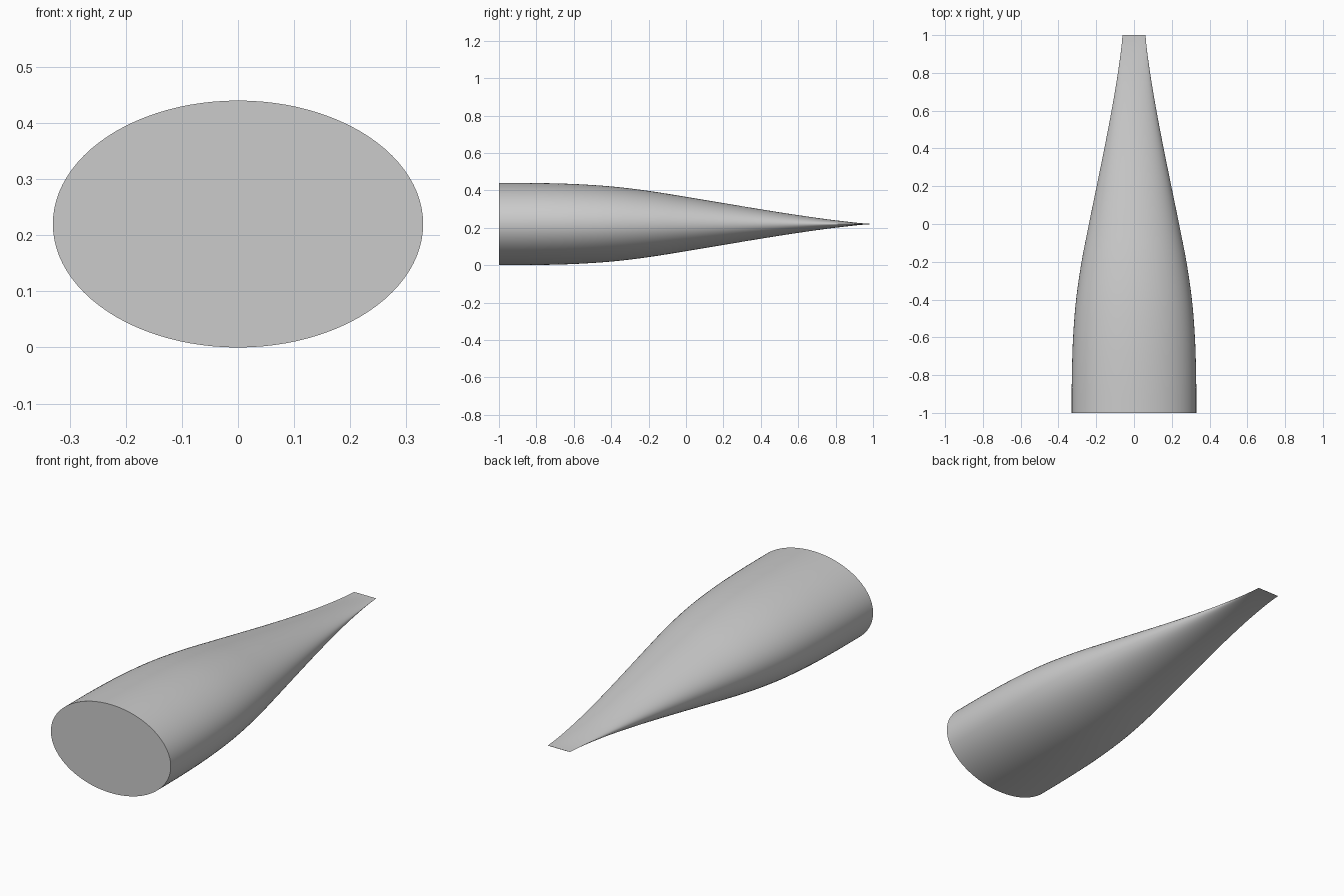
import bpy, bmesh, math

cube = bpy.data.objects.get("Cube")
if cube:
    bpy.data.objects.remove(cube)

SIDES, STEPS = 96, 6
WIDE, TALL, TIP = 0.33, 0.22, 0.061
# Fullness of the section at even stations from the front to the tip
FULL = [1, 0.996, 0.972, 0.913, 0.805, 0.66, 0.508, 0.357, 0.215, 0.09, 0]


def fullness(s):
    """Smooth curve through the stations."""
    i = min(int(s), len(FULL) - 2)
    u = s - i
    at = lambda k: FULL[max(0, min(k, len(FULL) - 1))]
    a, b, c, d = (at(i + k) for k in (-1, 0, 1, 2))
    return b + u / 2 * (c - a + u * (2 * a - 5 * b + 4 * c - d + u * (3 * (b - c) + d - a)))


# Plain grey
grey = bpy.data.materials.new("grey")
grey.use_nodes = True
colour = (0.6, 0.6, 0.6, 1)
grey.diffuse_color = colour
grey.node_tree.nodes["Principled BSDF"].inputs["Base Color"].default_value = colour

# Body lofted from an oval front to a flat chisel tip
bm = bmesh.new()
rings = []
count = (len(FULL) - 1) * STEPS
for j in range(count + 1):
    f = fullness(j / STEPS)
    rx = TIP + (WIDE - TIP) * f
    rz = max(TALL * f, 0.0005)
    ring = []
    for k in range(SIDES):
        a = math.tau * k / SIDES
        ring.append(bm.verts.new((rx * math.cos(a), -1 + 2 * j / count, TALL + rz * math.sin(a))))
    rings.append(ring)
for r, q in zip(rings, rings[1:]):
    for k in range(SIDES):
        n = (k + 1) % SIDES
        bm.faces.new((r[k], r[n], q[n], q[k]))

# Flat ends
bm.faces.new(rings[0])
bm.faces.new(rings[-1])
bmesh.ops.recalc_face_normals(bm, faces=bm.faces)

mesh = bpy.data.meshes.new("tapered_body")
bm.to_mesh(mesh)
bm.free()
mesh.materials.append(grey)
body = bpy.data.objects.new("tapered_body", mesh)
bpy.context.collection.objects.link(body)
bpy.context.view_layer.objects.active = body
body.select_set(True)
bpy.ops.object.shade_smooth_by_angle(angle=math.radians(40))
